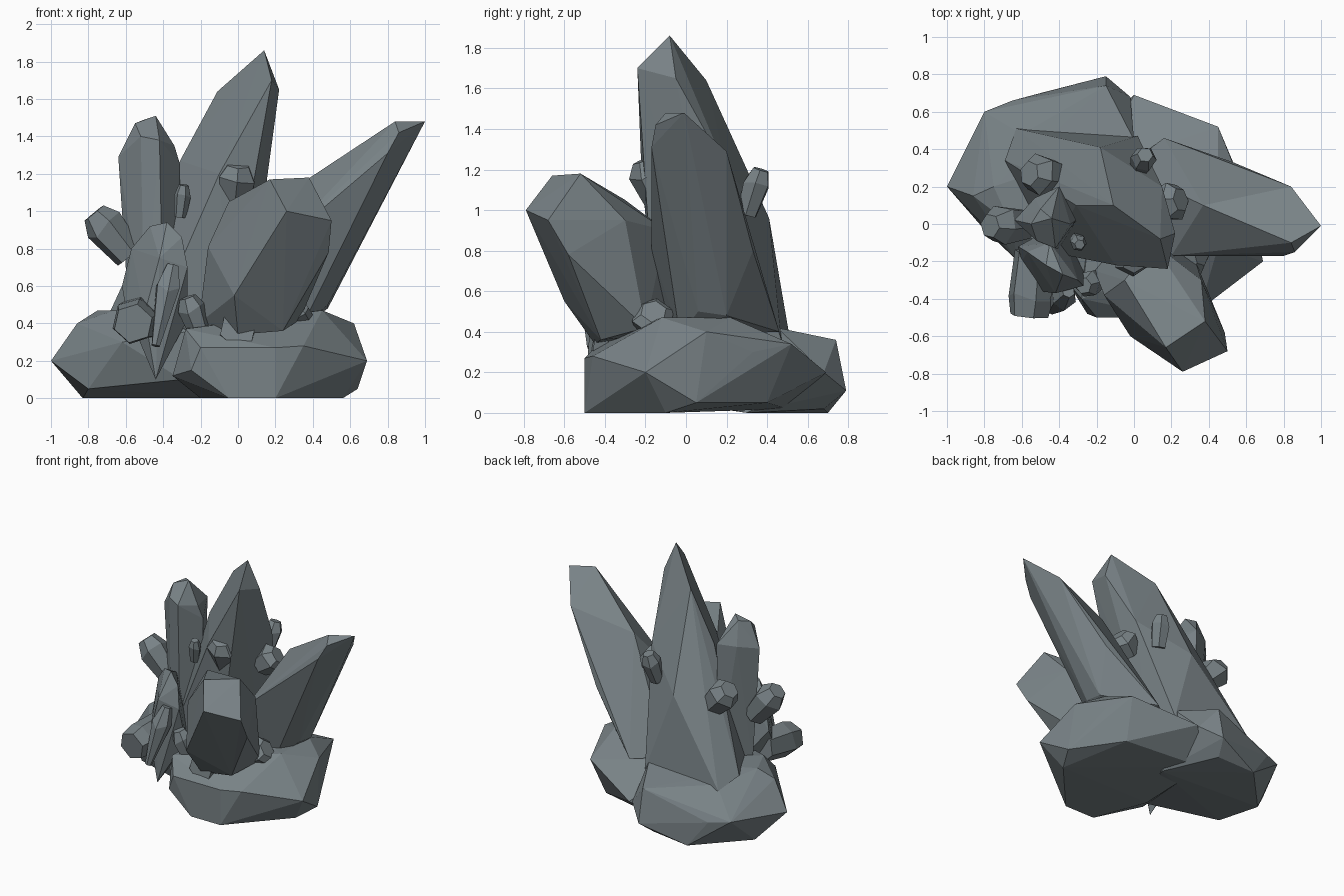
import bpy, bmesh, math
from mathutils import Vector

stone = bpy.data.materials.new("slate grey")
stone.diffuse_color = (0.19, 0.225, 0.24, 1)


def finish(name, bm):
    bmesh.ops.recalc_face_normals(bm, faces=bm.faces)
    me = bpy.data.meshes.new(name)
    bm.to_mesh(me)
    bm.free()
    me.materials.append(stone)
    ob = bpy.data.objects.new(name, me)
    bpy.context.collection.objects.link(ob)


def hull(name, pts):
    """Flat-faced solid wrapped around a few corner points."""
    bm = bmesh.new()
    for p in pts:
        bm.verts.new(p)
    res = bmesh.ops.convex_hull(bm, input=bm.verts)
    junk = {g for g in res["geom_interior"] + res["geom_unused"]
            if isinstance(g, bmesh.types.BMVert)}
    bmesh.ops.delete(bm, geom=list(junk), context='VERTS')
    finish(name, bm)


def crystal(name, base, tip, r, r_base=0.75, r_tip=0.6, shoulder=0.7, sides=6, turn=0.3):
    """Faceted prism, widest at the uneven shoulder, with a blunt bevelled tip."""
    base, tip = Vector(base), Vector(tip)
    rot = (tip - base).to_track_quat('Z', 'Y')
    length = (tip - base).length
    bm = bmesh.new()
    rings = []
    for t, k in ((0, r_base), (shoulder, 1.0), (1, r_tip)):
        ring = []
        for i in range(sides):
            a = 2 * math.pi * i / sides + turn
            lift = 0.06 * length * math.sin(2 * a) if t == shoulder else 0
            p = Vector((math.cos(a) * r * k, math.sin(a) * r * k, t * length + lift))
            ring.append(bm.verts.new(base + rot @ p))
        rings.append(ring)
    for lo, hi in zip(rings, rings[1:]):
        for i in range(sides):
            j = (i + 1) % sides
            bm.faces.new((lo[i], lo[j], hi[j], hi[i]))
    bm.faces.new(rings[0])
    bm.faces.new(rings[-1])
    finish(name, bm)


# Base rocks
hull("base_rock_left", [
    (-1, .2, .2), (-.86, .15, .4), (-.75, .2, .47), (-.8, .6, .22), (-.65, .66, .2),
    (-.15, .79, .11), (-.15, .74, .36), (-.02, .68, .2), (-.5, .7, 0), (-.2, .68, .02),
    (-.83, .35, 0), (-.8, -.03, .05), (-.62, -.2, .3), (-.66, .0, .47), (-.3, -.25, .1),
    (-.25, -.28, .36), (0, .3, 0), (0, .45, .42), (-.6, .48, .41)])
hull("base_rock_right", [
    (-.35, -.32, .12), (-.28, -.4, .37), (-.25, -.48, .15), (-.05, -.5, 0), (.2, -.5, 0),
    (-.2, -.5, .27), (.2, -.5, .27), (.35, -.46, .28), (.69, -.2, .2), (.64, .05, .05),
    (.56, -.1, .0), (.45, -.12, .47), (.45, .22, .47), (.62, .1, .4), (.45, .52, .34),
    (0, .69, .2), (.53, .33, .3), (-.2, .3, .42), (.4, .4, .05), (-.2, .5, .02), (-.2, -.1, 0)])

# Large crystals
hull("tall_centre_crystal", [
    (.14, -.08, 1.86), (-.11, .1, 1.64), (.22, -.05, 1.65), (.18, -.24, 1.70),
    (-.1, -.22, 1.2), (-.31, .1, 1.27), (-.18, .41, .96), (.15, .2, 1.2),
    (-.69, .34, .45), (-.63, .51, .38), (.02, .47, .36), (.05, .2, .4),
    (-.05, -.15, .4), (-.45, -.15, .4)])
hull("right_leaning_crystal", [
    (1, -.01, 1.48), (.84, -.1, 1.48), (.86, -.15, 1.42), (.84, .2, 1.29), (.8, -.17, 1.31),
    (.37, .1, 1.17), (.2, -.17, .8), (.16, .46, .4), (-.05, .3, .4), (.1, -.08, .4),
    (.34, -.03, .38), (.48, .06, .5), (.48, .2, .48), (.53, .33, .8)])
hull("front_leaning_crystal", [
    (.26, -.79, 1.0), (.5, -.68, .95), (.38, -.52, 1.18), (.17, -.66, 1.17), (-.02, -.6, .55),
    (-.05, -.3, 1.05), (-.16, -.38, .81), (.485, -.58, .78), (.24, -.42, .36), (0, -.45, .34),
    (-.21, -.25, .4), (0, .0, .4), (.33, -.2, .42), (.1, -.1, .9), (.36, -.3, .95)])

# Medium crystals on the left
hull("left_upright_crystal", [
    (-.44, .03, 1.51), (-.5, .08, 1.49), (-.55, .0, 1.47), (-.64, .02, 1.29), (-.52, -.09, 1.4),
    (-.42, -.13, 1.38), (-.34, .0, 1.35), (-.31, .02, 1.25), (-.4, .2, 1.33), (-.53, .14, 1.32),
    (-.58, .02, .4), (-.5, -.1, .4), (-.4, -.13, .4), (-.31, 0, .4), (-.4, .18, .4)])
hull("left_front_crystal", [
    (-.38, -.27, .94), (-.47, -.22, .92), (-.57, -.15, .8), (-.3, -.3, .86), (-.27, -.33, .7),
    (-.27, -.25, .42), (-.42, -.37, .75), (-.62, -.12, .6), (-.6, -.2, .48), (-.44, -.35, .1),
    (-.4, 0, .3), (-.45, -.1, .85), (-.5, -.36, .45)])

# Small crystals: name, base, tip, radius and optional base scale, tip scale
for spec in [
    ("left_side_nub", (-.58, 0, .76), (-.77, -.01, .99), .11),
    ("left_back_nub", (-.4, .25, .88), (-.56, .27, 1.05), .115),
    ("left_low_nub", (-.53, -.15, .44), (-.56, -.49, .40), .125, .9, .85),
    ("front_slim_crystal", (-.44, -.46, .28), (-.35, -.36, .71), .07, .35, .5),
    ("front_low_nub", (-.2, -.3, .34), (-.27, -.33, .54), .075),
    ("centre_front_nub", (-.02, -.12, 1.04), (0, -.2, 1.25), .11),
    ("centre_right_nub", (.12, .1, .98), (.25, .13, 1.08), .11),
    ("centre_back_nub", (.03, .3, .98), (.06, .37, 1.2), .07),
    ("centre_left_splinter", (-.31, -.08, .97), (-.29, -.11, 1.14), .045),
    ("right_rock_nub", (.25, -.17, .42), (.36, -.16, .5), .11),
    ("front_rock_nub", (.0, -.38, .36), (.0, -.45, .37), .1, 1, 1),
]:
    crystal(*spec)
